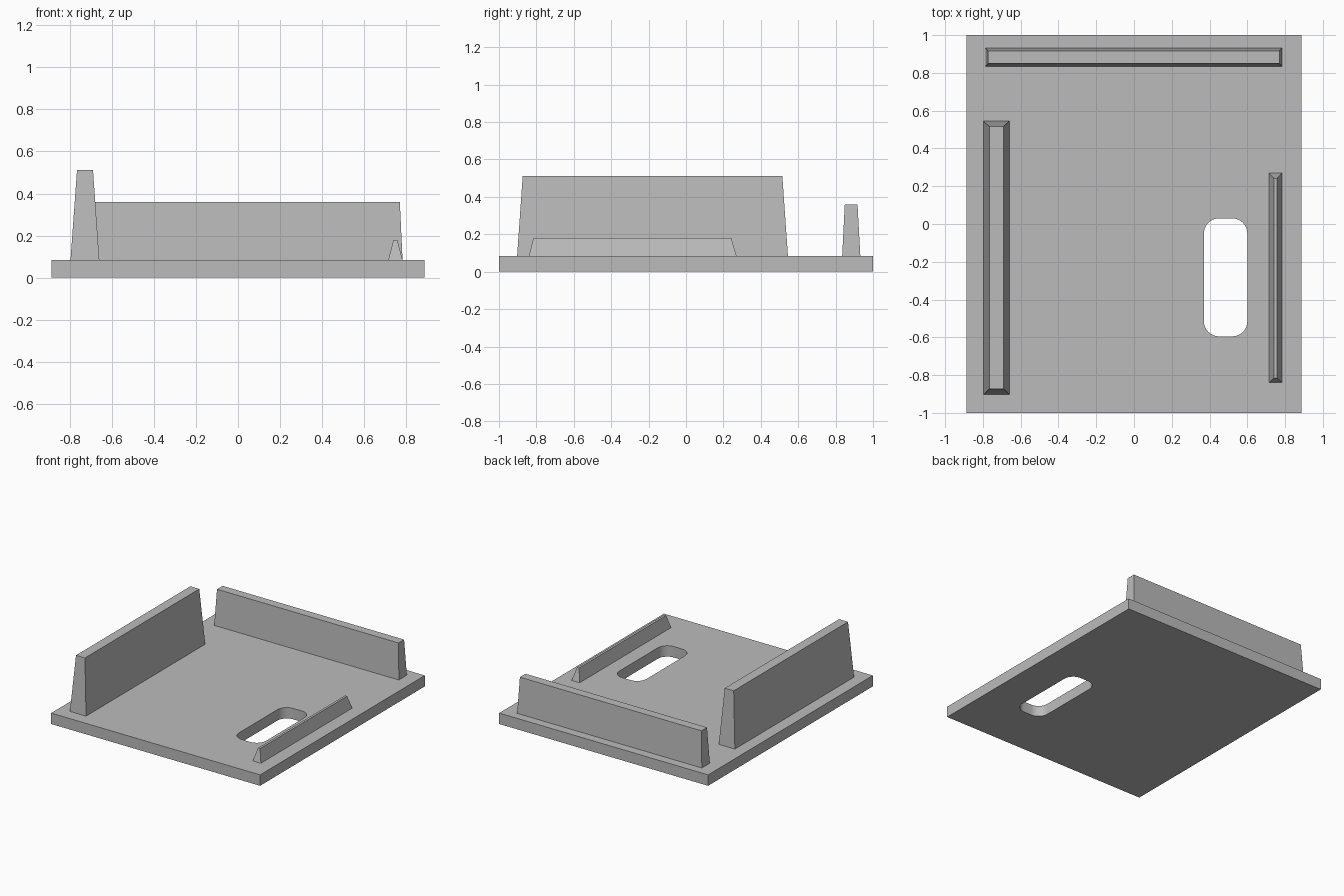
import bpy, bmesh, math
from mathutils import Vector

cube = bpy.data.objects.get("Cube")
if cube:
    bpy.data.objects.remove(cube, do_unlink=True)

grey = bpy.data.materials.new("plain_grey")
grey.use_nodes = True
colour = (0.5, 0.5, 0.5, 1)
grey.diffuse_color = colour
grey.node_tree.nodes["Principled BSDF"].inputs["Base Color"].default_value = colour

PLATE_TOP = 0.084


def add_object(name, bm):
    bmesh.ops.recalc_face_normals(bm, faces=bm.faces)
    mesh = bpy.data.meshes.new(name)
    bm.to_mesh(mesh)
    bm.free()
    mesh.materials.append(grey)
    obj = bpy.data.objects.new(name, mesh)
    bpy.context.collection.objects.link(obj)
    return obj


def rectangle(x0, x1, y0, y1):
    return [(x0, y0), (x1, y0), (x1, y1), (x0, y1)]


def rounded_rectangle(x0, x1, y0, y1, r, steps=8):
    centres = rectangle(x0 + r, x1 - r, y0 + r, y1 - r)
    points = []
    for corner, (cx, cy) in enumerate(centres):
        for i in range(steps + 1):
            a = math.pi * (1 + corner / 2 + i / steps / 2)
            points.append((cx + r * math.cos(a), cy + r * math.sin(a)))
    return points


# Base plate with a rounded slot
def build_plate(name, outline, slot, height):
    bm = bmesh.new()
    edges = []
    for loop in (outline, slot):
        verts = [bm.verts.new((x, y, 0)) for x, y in loop]
        edges += [bm.edges.new((v, verts[i - 1])) for i, v in enumerate(verts)]
    bmesh.ops.triangle_fill(bm, edges=edges, use_beauty=True)
    solid = bmesh.ops.extrude_face_region(bm, geom=bm.faces[:], use_keep_orig=True)
    top = [v for v in solid["geom"] if isinstance(v, bmesh.types.BMVert)]
    bmesh.ops.translate(bm, verts=top, vec=Vector((0, 0, height)))
    return add_object(name, bm)


# Wall that tapers on all four sides
def build_wall(name, bottom, top, height):
    bm = bmesh.new()
    rings = [[bm.verts.new((x, y, z)) for x, y in rectangle(*rect)]
             for rect, z in ((bottom, PLATE_TOP), (top, height))]
    low, high = rings
    bm.faces.new(low)
    bm.faces.new(high)
    for i in range(4):
        bm.faces.new((low[i - 1], low[i], high[i], high[i - 1]))
    return add_object(name, bm)


plate = build_plate("base_plate", rectangle(-0.888, 0.888, -1, 1),
                    rounded_rectangle(0.37, 0.60, -0.595, 0.03, 0.08), PLATE_TOP)
bpy.context.view_layer.objects.active = plate
plate.select_set(True)
bpy.ops.object.shade_smooth_by_angle(angle=math.radians(30))

build_wall("right_wall", (-0.797, -0.66, -0.903, 0.545),
           (-0.766, -0.69, -0.873, 0.515), 0.512)
build_wall("back_wall", (-0.787, 0.783, 0.835, 0.932),
           (-0.773, 0.77, 0.849, 0.917), 0.36)
build_wall("left_rail", (0.715, 0.783, -0.84, 0.27),
           (0.74, 0.758, -0.816, 0.242), 0.18)
